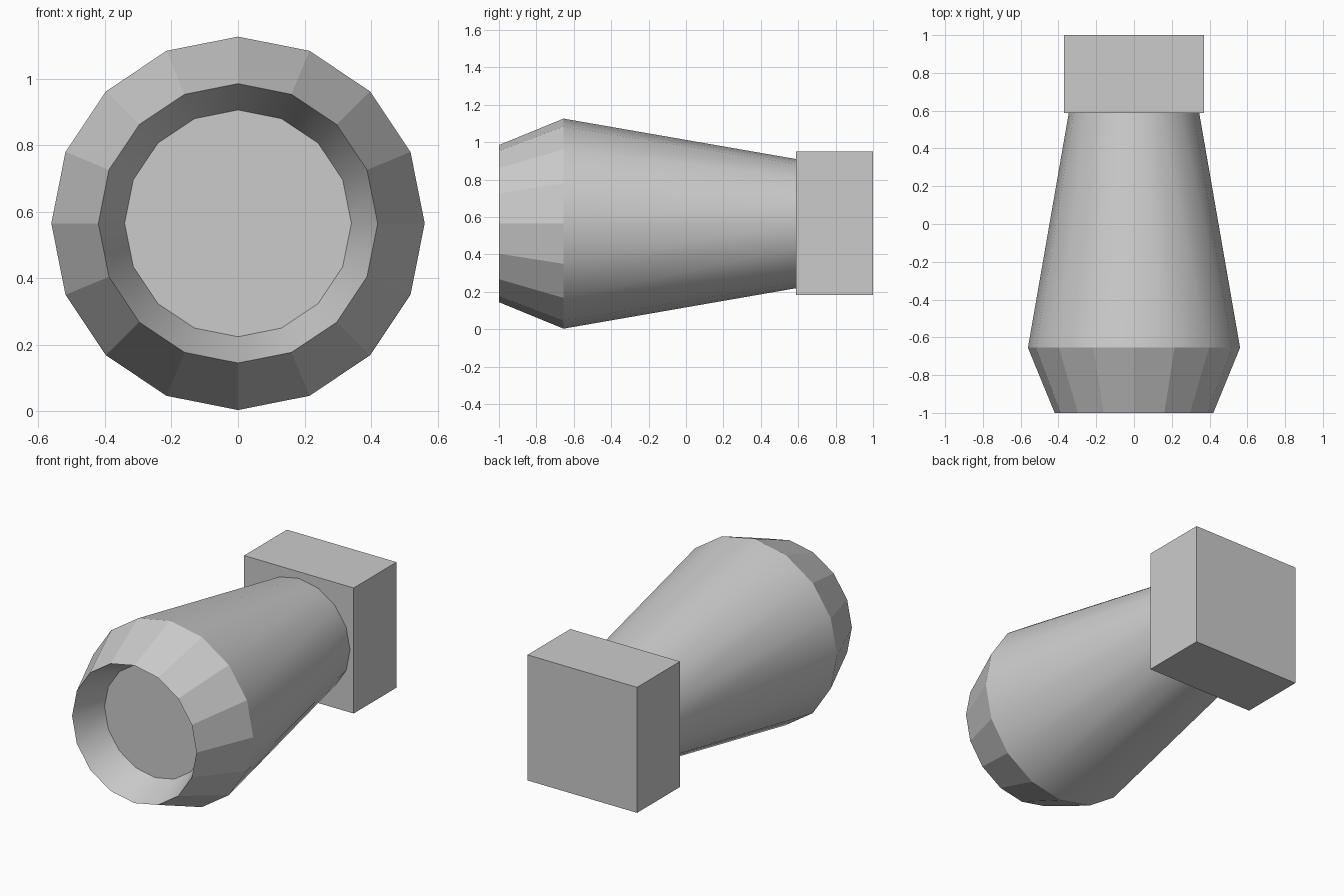
import bpy, bmesh
from math import cos, sin, pi

if "Cube" in bpy.data.objects:
    bpy.data.objects.remove(bpy.data.objects["Cube"])

SIDES = 16
CENTRE_Z = 0.5645


def new_object(name, bm):
    bmesh.ops.recalc_face_normals(bm, faces=bm.faces)
    mesh = bpy.data.meshes.new(name)
    bm.to_mesh(mesh)
    bm.free()
    obj = bpy.data.objects.new(name, mesh)
    bpy.context.collection.objects.link(obj)
    return obj


def ring(bm, radius, y):
    return [bm.verts.new((radius * cos(2 * pi * i / SIDES), y,
                          CENTRE_Z + radius * sin(2 * pi * i / SIDES)))
            for i in range(SIDES)]


# Tapered body: (radius, y, smooth band leading to the next ring)
profile = [
    (0.341, -0.80, True),    # recess floor to front rim
    (0.420, -1.00, False),   # faceted front bevel
    (0.5615, -0.655, True),  # long smooth taper
    (0.345, 0.59, False),
]
bm = bmesh.new()
rings = [ring(bm, r, y) for r, y, _ in profile]
for k in range(len(rings) - 1):
    a, b = rings[k], rings[k + 1]
    for i in range(SIDES):
        j = (i + 1) % SIDES
        face = bm.faces.new((a[i], a[j], b[j], b[i]))
        face.smooth = profile[k][2]

# Recess floor and hidden back cap
bm.faces.new(rings[0])
bm.faces.new(rings[-1])

# Keep every ring crisp
for loop in rings:
    for i in range(SIDES):
        bm.edges.get((loop[i], loop[(i + 1) % SIDES])).smooth = False
new_object("tapered_body", bm)

# Rectangular block at the back
bm = bmesh.new()
bmesh.ops.create_cube(bm, size=1)
bmesh.ops.scale(bm, vec=(0.74, 0.413, 0.766), verts=bm.verts)
bmesh.ops.translate(bm, vec=(0, 1 - 0.413 / 2, 0.567), verts=bm.verts)
new_object("rear_block", bm)
